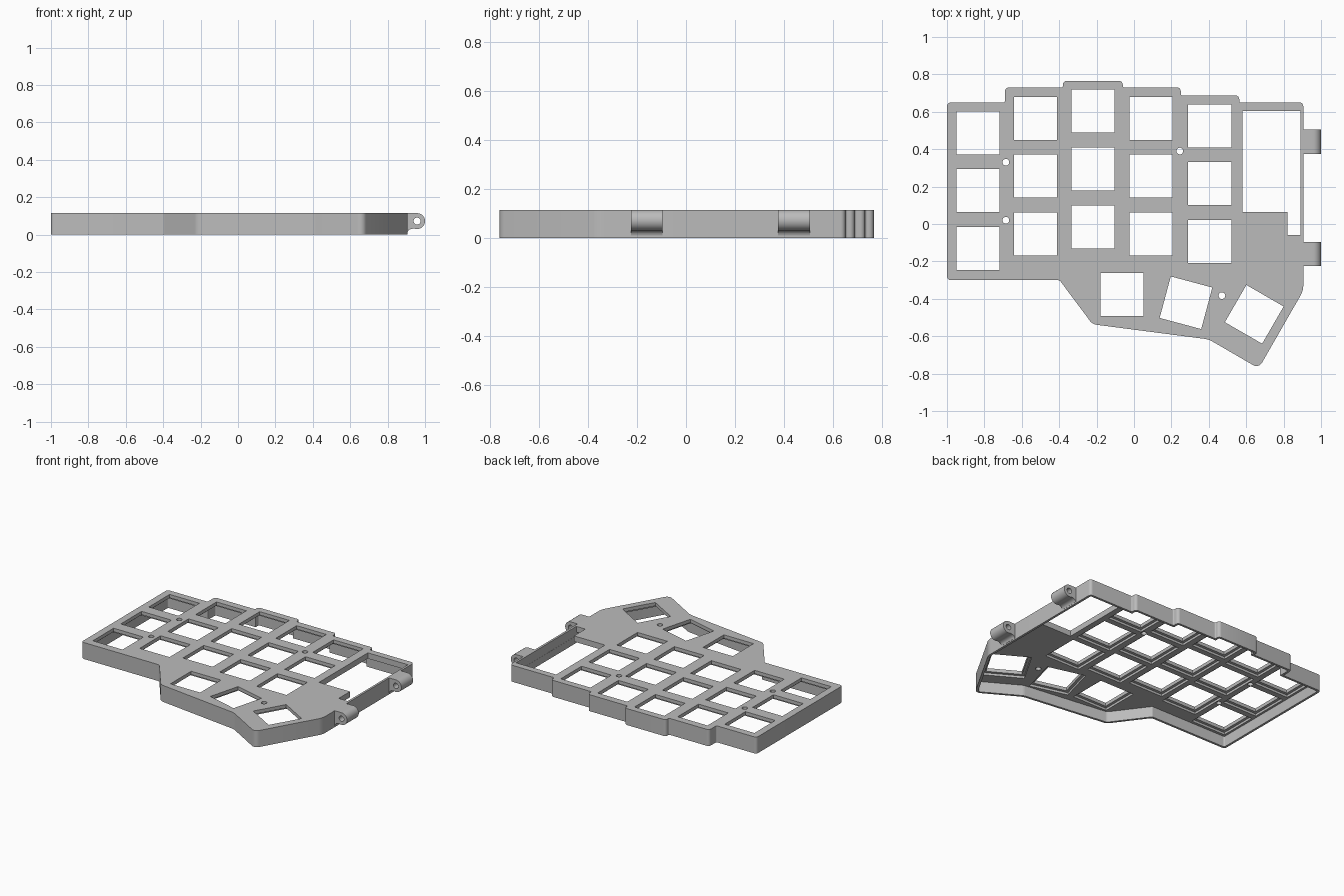
import bpy, bmesh
from math import radians, cos, sin, pi
from mathutils import Vector, Matrix

if "Cube" in bpy.data.objects:
    bpy.data.objects.remove(bpy.data.objects["Cube"])

HEIGHT, PLATE_UNDER, CLIP_UNDER = 0.115, 0.075, 0.091
WALL, KEY, RECESS = 0.016, 0.23, 0.268

grey = bpy.data.materials.new("plain grey plastic")
grey.use_nodes = True
grey.diffuse_color = (0.5, 0.5, 0.5, 1)
grey.node_tree.nodes["Principled BSDF"].inputs["Base Color"].default_value = (0.5, 0.5, 0.5, 1)


def offset(corners, d):
    """Move every edge of a clockwise outline inward by d, keeping mitred corners."""
    out = []
    for i, (x, y, r) in enumerate(corners):
        p = Vector((x, y))
        a = (p - Vector(corners[i - 1][:2])).normalized()
        b = (Vector(corners[(i + 1) % len(corners)][:2]) - p).normalized()
        na, nb = Vector((a.y, -a.x)), Vector((b.y, -b.x))
        q = p + (na + nb) * (d / (1 + na.dot(nb)))
        out.append((q.x, q.y, r * 0.5))
    return out


def rounded(corners, steps=6):
    """Replace each corner by a short curve of its own size."""
    pts = []
    for i, (x, y, r) in enumerate(corners):
        p = Vector((x, y))
        a = p + (Vector(corners[i - 1][:2]) - p).normalized() * r
        b = p + (Vector(corners[(i + 1) % len(corners)][:2]) - p).normalized() * r
        for k in range(steps + 1):
            t = k / steps
            # cubic with handles that approximate a circular arc
            h1, h2 = a.lerp(p, 0.55), b.lerp(p, 0.55)
            pts.append(a * (1 - t) ** 3 + h1 * 3 * t * (1 - t) ** 2
                       + h2 * 3 * t * t * (1 - t) + b * t ** 3)
    return pts


def circle(x, y, r, n=24):
    return [(x + r * cos(2 * pi * k / n), y + r * sin(2 * pi * k / n)) for k in range(n)]


def square(x, y, angle, size):
    turn = Matrix.Rotation(radians(angle), 2)
    h = size / 2
    return [Vector((x, y)) + turn @ Vector(c) for c in ((-h, -h), (h, -h), (h, h), (-h, h))]


def prisms(name, outlines, lo, hi, along_y=False):
    """Extrude flat outlines from lo to hi, along z or along y."""
    bm = bmesh.new()
    for pts in outlines:
        place = (lambda p: (p[0], lo, p[1])) if along_y else (lambda p: (p[0], p[1], lo))
        face = bm.faces.new([bm.verts.new(place(p)) for p in pts])
        grown = bmesh.ops.extrude_face_region(bm, geom=[face])["geom"]
        move = (0, hi - lo, 0) if along_y else (0, 0, hi - lo)
        bmesh.ops.translate(bm, vec=move, verts=[g for g in grown if isinstance(g, bmesh.types.BMVert)])
    bmesh.ops.recalc_face_normals(bm, faces=bm.faces)
    mesh = bpy.data.meshes.new(name)
    bm.to_mesh(mesh)
    bm.free()
    mesh.materials.append(grey)
    obj = bpy.data.objects.new(name, mesh)
    bpy.context.collection.objects.link(obj)
    return obj


def activate(obj):
    bpy.ops.object.select_all(action="DESELECT")
    obj.select_set(True)
    bpy.context.view_layer.objects.active = obj


def cut(obj, cutter):
    cutter.hide_render = True
    activate(obj)
    mod = obj.modifiers.new("cut", "BOOLEAN")
    mod.operation, mod.solver, mod.object = "DIFFERENCE", "EXACT", cutter
    bpy.ops.object.modifier_apply(modifier=mod.name)
    bpy.data.objects.remove(cutter)


# Case outline, clockwise: x, y, corner size
outline = [
    (-1, -0.3, 0.02), (-1, 0.65, 0.02), (-0.69, 0.65, 0.008), (-0.69, 0.73, 0.02),
    (-0.38, 0.73, 0.008), (-0.38, 0.765, 0.02), (-0.06, 0.765, 0.02), (-0.06, 0.73, 0.008),
    (0.25, 0.73, 0.02), (0.25, 0.687, 0.008), (0.563, 0.687, 0.02), (0.563, 0.65, 0.008),
    (0.905, 0.65, 0.02), (0.905, -0.357, 0.025), (0.667, -0.772, 0.035),
    (0.4, -0.617, 0.02), (-0.222, -0.536, 0.02), (-0.398, -0.3, 0.01)]

# Key positions: five staggered columns of three, then the thumb fan
columns = [(-0.835, 0.487), (-0.527, 0.565), (-0.22, 0.603), (0.092, 0.565), (0.405, 0.525)]
keys = [(x, top - row * 0.309, 0) for x, top in columns for row in range(3)]
keys += [(-0.063, -0.377, 0), (0.278, -0.421, -15), (0.643, -0.483, -30)]
screws = [(-0.685, 0.33), (-0.685, 0.02), (0.245, 0.39), (0.47, -0.383)]
controller_opening = [(0.58, 0.605), (0.89, 0.605), (0.89, -0.06),
                      (0.82, -0.06), (0.82, 0.065), (0.58, 0.065)]

# Case shell: hollow underneath, clip recesses below the plate, openings through it
case = prisms("case_shell", [rounded(outline)], 0, HEIGHT)
cut(case, prisms("cavity_cutter", [rounded(offset(outline, WALL))], -0.1, PLATE_UNDER))
cut(case, prisms("recess_cutter", [square(*k, RECESS) for k in keys], 0.05, CLIP_UNDER))
openings = [square(*k, KEY) for k in keys] + [circle(x, y, 0.018) for x, y in screws]
cut(case, prisms("opening_cutter", openings + [controller_opening], 0.05, 0.2))

# Hinge knuckles on the inner side wall
cx, cz, radius = 0.9575, 0.0725, 0.0425
profile = [(0.895, HEIGHT)]
profile += [(cx + radius * cos(radians(a)), cz + radius * sin(radians(a))) for a in range(90, -111, -10)]
profile += [(0.926, 0.031), (0.915, 0.026), (0.908, 0.018), (0.906, 0.01), (0.895, 0.01)]
parts = [case]
for name, y in (("hinge_back", 0.44), ("hinge_front", -0.16)):
    knuckle = prisms(name, [profile], y - 0.065, y + 0.065, along_y=True)
    cut(knuckle, prisms("pin_cutter", [circle(cx, cz, 0.019)], y - 0.1, y + 0.1, along_y=True))
    parts.append(knuckle)

for obj in parts:
    activate(obj)
    bpy.ops.object.shade_smooth_by_angle(angle=radians(30))
